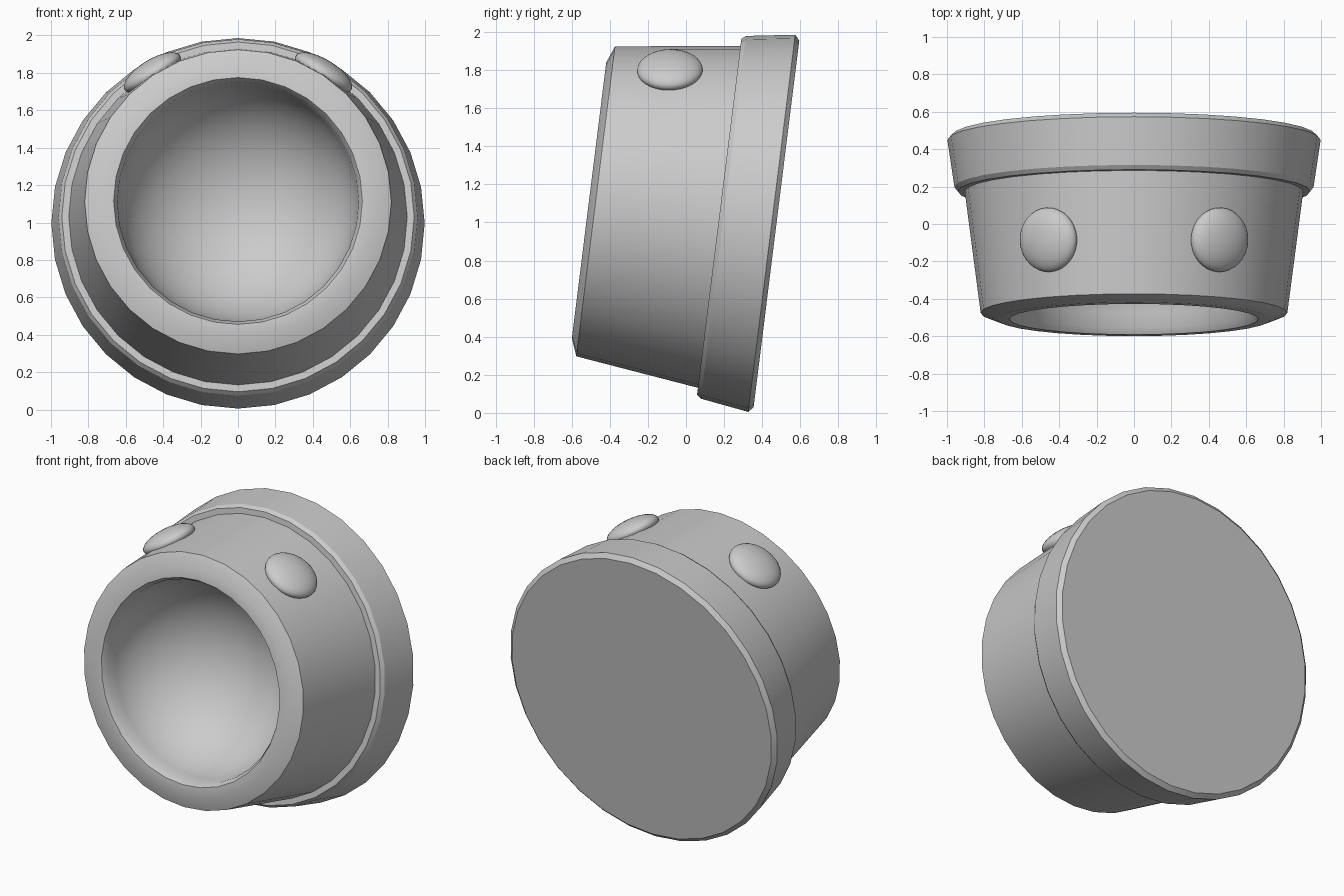
import bpy, bmesh, math
from mathutils import Matrix, Vector

cube = bpy.data.objects.get("Cube")
if cube:
    bpy.data.objects.remove(cube, do_unlink=True)

SEGMENTS = 32
TILT = math.radians(7.1)
C, S = math.cos(TILT), math.sin(TILT)
# Local z runs forward along the lamp axis from the centre of its back face
AXIS = Matrix(((1, 0, 0, 0), (0, S, -C, 0.475), (0, C, S, 0.9925), (0, 0, 0, 1)))

grey = bpy.data.materials.new("plain grey")
grey.use_nodes = True
grey.diffuse_color = (0.6, 0.6, 0.6, 1)
grey.node_tree.nodes["Principled BSDF"].inputs["Base Color"].default_value = (0.6, 0.6, 0.6, 1)


def finish(bm, name, angle):
    """Turn a bmesh into a tilted, shaded, coloured object."""
    mesh = bpy.data.meshes.new(name)
    bm.to_mesh(mesh)
    bm.free()
    mesh.materials.append(grey)
    obj = bpy.data.objects.new(name, mesh)
    bpy.context.collection.objects.link(obj)
    obj.matrix_world = AXIS
    bpy.ops.object.select_all(action="DESELECT")
    obj.select_set(True)
    bpy.context.view_layer.objects.active = obj
    bpy.ops.object.shade_smooth_by_angle(angle=math.radians(angle))
    return obj


def lathe(name, profile):
    """Revolve (radius, forward) points, listed back to front; zero radius closes."""
    bm = bmesh.new()
    rings = []
    for r, z in profile:
        if r == 0:
            rings.append([bm.verts.new((0, 0, z))] * SEGMENTS)
        else:
            rings.append([bm.verts.new((r * math.sin(a), r * math.cos(a), z))
                          for a in (2 * math.pi * i / SEGMENTS for i in range(SEGMENTS))])
    for low, high in zip(rings, rings[1:]):
        for i in range(SEGMENTS):
            j = (i + 1) % SEGMENTS
            corners = list(dict.fromkeys((low[i], high[i], high[j], low[j])))
            bm.faces.new(corners)
    bm.normal_update()
    return finish(bm, name, 25)


# Wide collar with a flat closed back and chamfered edges
lathe("back_collar", [(0, 0), (0.97, 0), (0.998, 0.025), (0.96, 0.28),
                      (0.942, 0.303), (0.88, 0.303)])

# Tapered housing, front bevel, lip and hollow bowl
bowl = [(0.645 * math.cos(a), 0.955 - 0.58 * math.sin(a))
        for a in (math.pi / 2 * i / 12 for i in range(12))]
lathe("housing_with_bowl", [(0.908, 0.28), (0.82, 0.957), (0.73, 0.992),
                            (0.665, 0.992)] + bowl + [(0, 0.375)])

# Two flattened domes on the upper sides of the housing
for side, label in ((1, "left"), (-1, "right")):
    turn = math.radians(32) * side
    out = Vector((math.sin(turn), math.cos(turn), 0))
    along = Vector((math.cos(turn), -math.sin(turn), 0))
    normal = out * C + Vector((0, 0, S))
    forward = along.cross(normal)
    place = Matrix((along, normal, forward)).transposed().to_4x4()
    place.translation = out * 0.864 + Vector((0, 0, 0.655))
    bm = bmesh.new()
    bmesh.ops.create_uvsphere(bm, u_segments=32, v_segments=16, radius=1)
    bm.transform(place @ Matrix.Diagonal((0.175, 0.07, 0.172, 1)))
    finish(bm, label + "_dome", 60)
